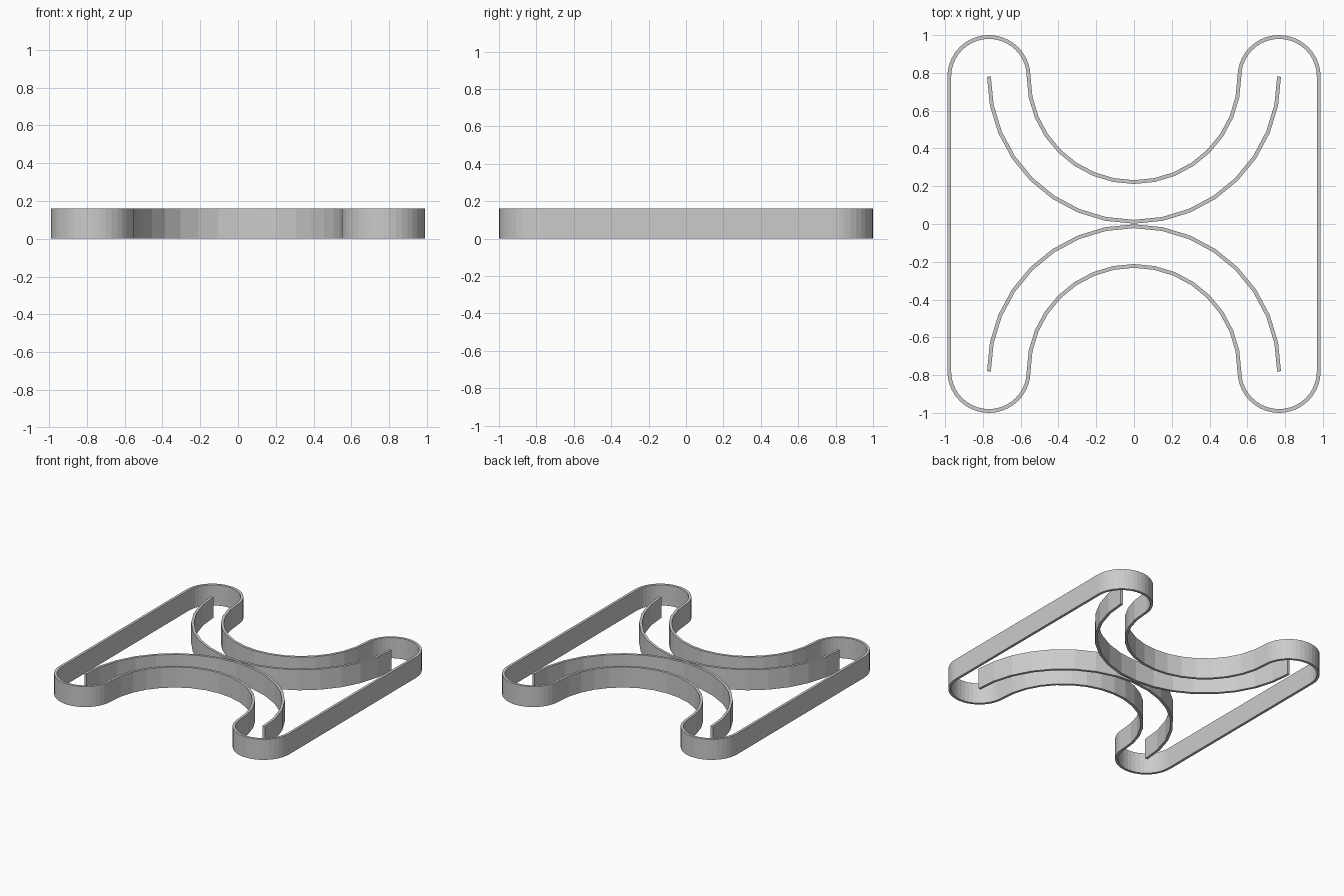
import bpy, bmesh
from math import pi, cos, sin
from mathutils import Vector

if "Cube" in bpy.data.objects:
    bpy.data.objects.remove(bpy.data.objects["Cube"])

HEIGHT, HALF_T = 0.16, 0.01      # wall height, half thickness
ARC_R, ARC_Y = 0.768, 0.78       # rib radius, arc centre distance
CAP_R = 0.21                     # gap between rib and outline


def arc(cx, cy, r, a0, a1, n):
    return [Vector((cx + r * cos(a0 + (a1 - a0) * i / n),
                    cy + r * sin(a0 + (a1 - a0) * i / n))) for i in range(n + 1)]


def wall(name, pts, closed):
    """Thin upright strip following a path, with mitred corners."""
    n = len(pts)
    bm = bmesh.new()
    rings = []
    for i, p in enumerate(pts):
        a = pts[i - 1] if closed or i > 0 else None
        b = pts[(i + 1) % n] if closed or i < n - 1 else None
        dirs = [d.normalized() for d in
                ([p - a] if a is not None else []) + ([b - p] if b is not None else [])]
        normals = [Vector((-d.y, d.x)) for d in dirs]
        m = sum(normals, Vector((0, 0))).normalized()
        m *= HALF_T / m.dot(normals[0])
        rings.append([bm.verts.new((q.x, q.y, z)) for q, z in
                      ((p + m, 0), (p - m, 0), (p - m, HEIGHT), (p + m, HEIGHT))])
    for i in range(n if closed else n - 1):
        r, s = rings[i], rings[(i + 1) % n]
        for k in range(4):
            bm.faces.new((r[k], r[(k + 1) % 4], s[(k + 1) % 4], s[k]))
    if not closed:
        bm.faces.new(rings[0])
        bm.faces.new(rings[-1])
    bmesh.ops.recalc_face_normals(bm, faces=bm.faces)
    mesh = bpy.data.meshes.new(name)
    bm.to_mesh(mesh)
    bm.free()
    bpy.context.collection.objects.link(bpy.data.objects.new(name, mesh))


# outer outline: rounded corners, concave arcs and straight sides
half = (arc(ARC_R, ARC_Y, CAP_R, 0, pi, 20)
        + arc(0, ARC_Y, ARC_R - CAP_R, 0, -pi, 16)[1:-1]
        + arc(-ARC_R, ARC_Y, CAP_R, 0, pi, 20))
wall("outer_wall", half + [-p for p in half], True)

# two inner curved ribs that meet back to back in the middle
rib = arc(0, ARC_Y, ARC_R, 0, -pi, 16)
wall("back_rib", rib, False)
wall("front_rib", [-p for p in rib], False)
